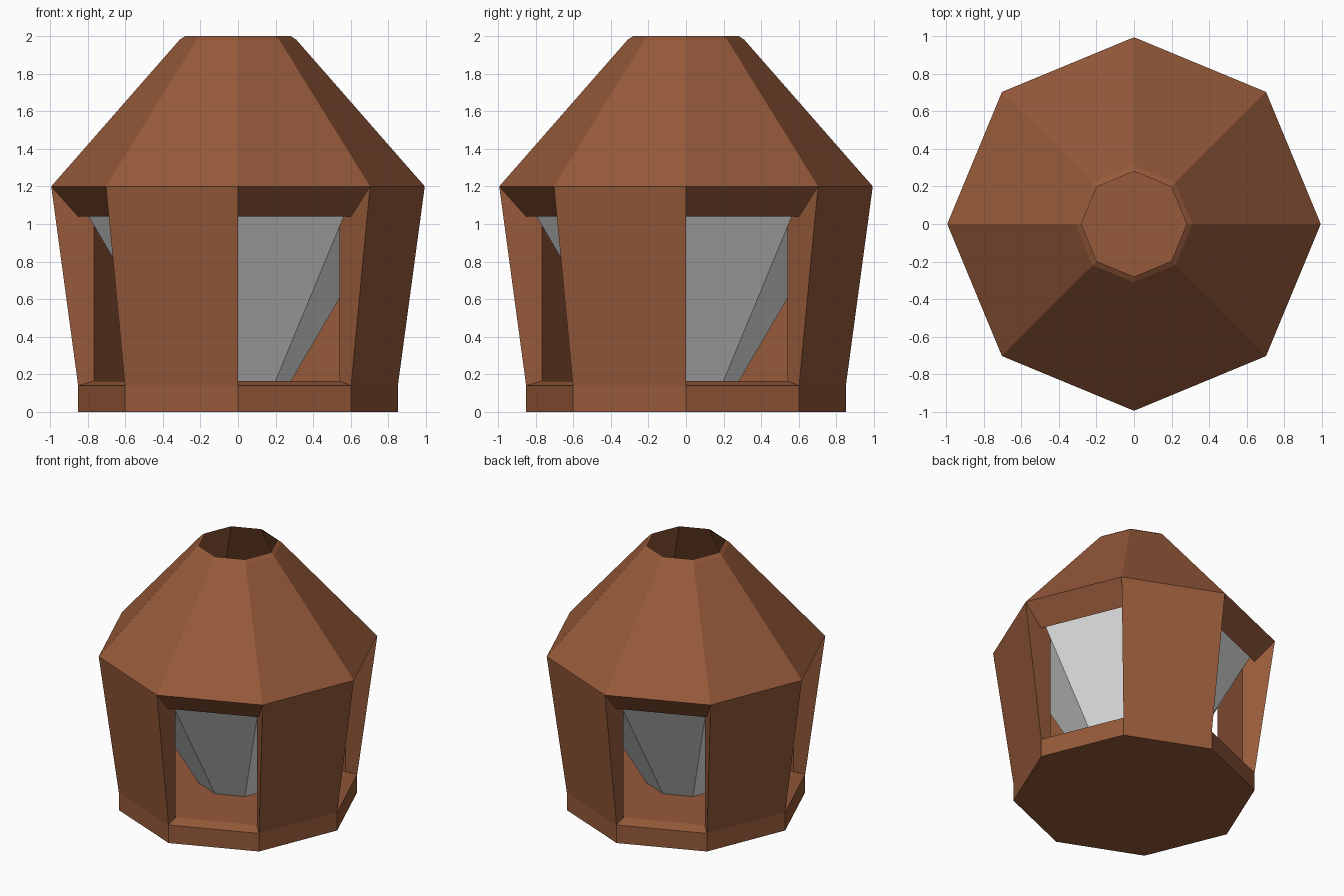
import bpy, bmesh, math

if "Cube" in bpy.data.objects:
    bpy.data.objects.remove(bpy.data.objects["Cube"])

SIDES = 8


def material(name, rgb):
    m = bpy.data.materials.new(name)
    m.diffuse_color = (*rgb, 1)
    m.use_nodes = True
    m.node_tree.nodes["Principled BSDF"].inputs["Base Color"].default_value = m.diffuse_color
    return m


BROWN = material("warm brown", (0.305, 0.102, 0.042))
WHITE = material("off white", (0.8, 0.8, 0.8))


def ring(bm, r, z):
    step = 2 * math.pi / SIDES
    return [bm.verts.new((r * math.cos(i * step), r * math.sin(i * step), z))
            for i in range(SIDES)]


def lathe(name, profile, mat, sectors=range(SIDES), closed=False, caps=False, ends=False):
    """Sweep an (r, z) profile around the octagon, on the chosen sectors only."""
    bm = bmesh.new()
    rings = [ring(bm, r, z) for r, z in profile]
    pairs = list(zip(rings, rings[1:]))
    if closed:
        pairs.append((rings[-1], rings[0]))
    for i in sectors:
        j = (i + 1) % SIDES
        for a, b in pairs:
            bm.faces.new((a[i], a[j], b[j], b[i]))
        if ends:
            bm.faces.new([r[i] for r in rings])
            bm.faces.new([r[j] for r in rings])
    if caps:
        bm.faces.new(rings[0])
        bm.faces.new(rings[-1])
    bmesh.ops.delete(bm, geom=[v for v in bm.verts if not v.link_faces], context='VERTS')
    bmesh.ops.recalc_face_normals(bm, faces=bm.faces)
    me = bpy.data.meshes.new(name)
    bm.to_mesh(me)
    bm.free()
    me.materials.append(mat)
    ob = bpy.data.objects.new(name, me)
    bpy.context.collection.objects.link(ob)
    return ob


# Solid base with a sloping sill around the floor
lathe("base", [(0.85, 0), (0.85, 0.14), (0.765, 0.165)], BROWN, caps=True)

# Thick hollow roof, open at the top
lathe("roof", [(0.993, 1.2), (0.31, 1.98), (0.28, 2.0), (0.85, 1.04)], BROWN, closed=True)

# Four wall panels with window openings between them
for n, s in enumerate((1, 3, 5, 7)):
    lathe(f"wall_panel_{n + 1}",
          [(0.85, 0.14), (0.993, 1.2), (0.765, 1.183), (0.765, 0.165)],
          BROWN, sectors=[s], closed=True, ends=True)

# Pale funnel inside
lathe("inner_funnel", [(0.28, 0.162), (0.822, 1.087)], WHITE)
